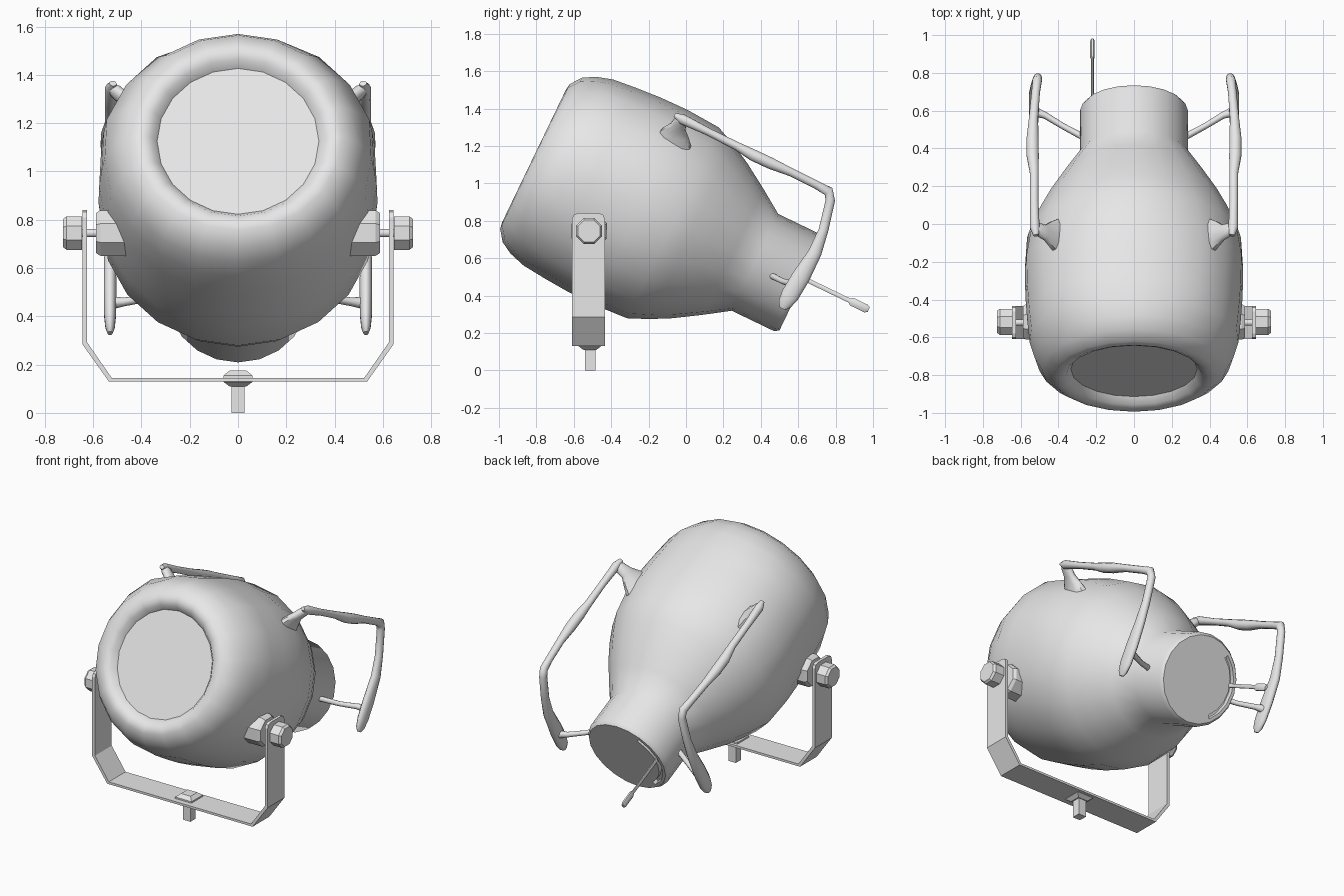
import bpy, bmesh, math
from mathutils import Vector, Matrix

cube = bpy.data.objects.get("Cube")
if cube:
    bpy.data.objects.remove(cube, do_unlink=True)

grey = bpy.data.materials.new("painted_grey")
grey.use_nodes = True
COLOUR = (0.8, 0.8, 0.8, 1)
grey.diffuse_color = COLOUR
grey.node_tree.nodes["Principled BSDF"].inputs["Base Color"].default_value = COLOUR

# Lamp axis, tilted so that the lens looks forward and up
TILT = math.radians(25.7)
X = Vector((1, 0, 0))
BACK = Vector((0, math.cos(TILT), -math.sin(TILT)))
UP = Vector((0, math.sin(TILT), math.cos(TILT)))
LENS = Vector((0, -0.8, 1.14))


def finish(name, bm, smooth=40):
    bmesh.ops.recalc_face_normals(bm, faces=bm.faces)
    mesh = bpy.data.meshes.new(name)
    bm.to_mesh(mesh)
    bm.free()
    mesh.materials.append(grey)
    obj = bpy.data.objects.new(name, mesh)
    bpy.context.collection.objects.link(obj)
    if smooth:
        bpy.ops.object.select_all(action='DESELECT')
        obj.select_set(True)
        bpy.context.view_layer.objects.active = obj
        bpy.ops.object.shade_smooth_by_angle(angle=math.radians(smooth))
    return obj


def bridge(bm, rings):
    for a, b in zip(rings, rings[1:]):
        for i in range(len(a)):
            j = (i + 1) % len(a)
            bm.faces.new((a[i], a[j], b[j], b[i]))
    bm.faces.new(rings[0])
    bm.faces.new(rings[-1])


def loft(name, stations, side, sides=10, smooth=50):
    """Tube through (point, radius along side, radius across side)."""
    bm = bmesh.new()
    pts = [Vector(s[0]) for s in stations]
    rings = []
    for i, (_, ra, rb) in enumerate(stations):
        t = (pts[min(i + 1, len(pts) - 1)] - pts[max(i - 1, 0)]).normalized()
        a = (side - t * side.dot(t)).normalized()
        b = t.cross(a)
        angles = [math.tau * (k + 0.5) / sides for k in range(sides)]
        rings.append([bm.verts.new(pts[i] + a * ra * math.cos(q) + b * rb * math.sin(q))
                      for q in angles])
    bridge(bm, rings)
    return finish(name, bm, smooth)


def box(name, centre, size):
    bm = bmesh.new()
    bmesh.ops.create_cube(bm, size=1, matrix=Matrix.Translation(centre) @ Matrix.Diagonal((*size, 1)))
    return finish(name, bm, 0)


# Lamp housing: lathed profile with fuller upper shoulders
SIDES = 20
profile = [(0.035, 0.335), (0.0, 0.36), (-0.014, 0.395), (-0.008, 0.43), (0.035, 0.488),
           (0.1, 0.525), (0.19, 0.552), (0.32, 0.565), (0.46, 0.575), (0.62, 0.578),
           (0.81, 0.566), (0.92, 0.518), (1.03, 0.46), (1.17, 0.372), (1.297, 0.287),
           (1.55, 0.287), (1.573, 0.27), (1.573, 0.25), (1.573, 0.225)]
bm = bmesh.new()
rings = []
for s, r in profile:
    ring = []
    for k in range(SIDES):
        a = math.tau * k / SIDES
        lift = math.degrees(math.asin(math.cos(a)))
        swell = 1.035 if 0.18 < s < 0.7 and 15 < lift < 60 else 1
        ring.append(bm.verts.new(LENS + BACK * s + (X * math.sin(a) + UP * math.cos(a)) * r * swell))
    rings.append(ring)
bridge(bm, rings)

# Curved slot sunk into the rear plate
bm.faces.ensure_lookup_table()
slot = []
for f in bm.faces:
    c = f.calc_center_median() - LENS
    if len(f.verts) == 4 and c.dot(BACK) > 1.57 and c.x < -0.13 and c.xz.length and \
            (X * c.x + UP * c.dot(UP)).length < 0.245:
        slot.append(f)
new = bmesh.ops.extrude_face_region(bm, geom=slot)["geom"]
bmesh.ops.translate(bm, vec=BACK * -0.03, verts=[g for g in new if isinstance(g, bmesh.types.BMVert)])
bmesh.ops.delete(bm, geom=[f for f in slot if f.is_valid], context='FACES_ONLY')
finish("lamp_housing", bm)

# Focus lever sticking out of the slot
lever = LENS - X * 0.22 + UP * 0.035 + BACK * 1.52
loft("focus_lever", [(lever + BACK * d, rx, rz) for d, rx, rz in
     [(0, 0.008, 0.013), (0.32, 0.008, 0.013), (0.335, 0.013, 0.024),
      (0.42, 0.013, 0.024), (0.435, 0.009, 0.015)]], X, 8)

# Yoke: bent flat strap
STRAP_Y = -0.522
outer = [(0.645, 0.84), (0.645, 0.285), (0.535, 0.13)]
inner = [(0.523, 0.145), (0.625, 0.292), (0.625, 0.84)]
half = list(zip(outer + inner, outer[::-1] + inner[::-1]))
bm = bmesh.new()
strap_rows = []
for (ox, oz), (ix, iz) in zip(outer, inner[::-1]):
    strap_rows.append(((ox, oz), (ix, iz)))
strap_rows += [((-o[0], o[1]), (-i[0], i[1])) for o, i in strap_rows[::-1]]
rings = [[bm.verts.new((x, STRAP_Y + w, z)) for (x, z), w in
          ((o, -0.088), (o, 0.088), (i, 0.088), (i, -0.088))] for o, i in strap_rows]
bridge(bm, rings)
top_edges = [e for e in bm.edges if all(v.co.z > 0.8 for v in e.verts)
             and abs(e.verts[0].co.y - e.verts[1].co.y) < 0.01]
bmesh.ops.bevel(bm, geom=top_edges, offset=0.03, segments=2, affect='EDGES', profile=0.5)
finish("yoke_strap", bm, 0)

# Mounting block and pin under the yoke
BOX = math.sqrt(2)
loft("mount_block", [((0, STRAP_Y + 0.008, z), r * BOX, r * BOX) for z, r in
     [(0.11, 0.035), (0.128, 0.06), (0.155, 0.06), (0.175, 0.035)]], X, 4, 0)
box("mount_pin", (0, STRAP_Y + 0.01, 0.06), (0.055, 0.055, 0.12))

for side, label in ((1, "left"), (-1, "right")):
    def at(x, y, z):
        return (side * x, y, z)

    # Pivot boss, shaft and clamp knob
    UPZ = Vector((0, 0, 1))
    loft(label + "_pivot_boss", [(at(x, STRAP_Y + 0.004, 0.745), r, r) for x, r in
         [(0.4, 0.102), (0.57, 0.102), (0.588, 0.09)]], UPZ, 8, 30)
    loft(label + "_pivot_shaft", [(at(x, STRAP_Y, 0.745), 0.018, 0.018) for x in (0.55, 0.68)], UPZ, 8)
    loft(label + "_clamp_knob", [(at(x, STRAP_Y + 0.004, 0.745), r, r) for x, r in
         [(0.646, 0.075), (0.71, 0.075), (0.724, 0.064)]], UPZ, 8, 30)

    # Handle: flared foot, grip bar, drooping paddle and stay
    loft(label + "_handle_foot", [(at(0.40, -0.068, 1.215), 0.1, 0.05), (at(0.435, -0.06, 1.262), 0.08, 0.036),
         (at(0.47, -0.045, 1.3), 0.045, 0.028), (at(0.505, -0.03, 1.33), 0.038, 0.028),
         (at(0.535, -0.02, 1.35), 0.02, 0.015)], BACK)
    loft(label + "_handle_grip", [(at(0.518, -0.06, 1.365), 0.015, 0.012), (at(0.525, -0.02, 1.343), 0.026, 0.028),
         (at(0.528, 0.12, 1.275), 0.023, 0.021), (at(0.528, 0.27, 1.2), 0.024, 0.023),
         (at(0.536, 0.36, 1.15), 0.033, 0.032), (at(0.537, 0.45, 1.108), 0.033, 0.032),
         (at(0.532, 0.56, 1.06), 0.025, 0.023), (at(0.52, 0.7, 0.99), 0.023, 0.023),
         (at(0.512, 0.762, 0.957), 0.025, 0.028), (at(0.51, 0.772, 0.91), 0.024, 0.026),
         (at(0.522, 0.735, 0.75), 0.024, 0.027), (at(0.53, 0.69, 0.63), 0.026, 0.037),
         (at(0.53, 0.615, 0.5), 0.027, 0.05), (at(0.53, 0.555, 0.4), 0.025, 0.05),
         (at(0.53, 0.528, 0.355), 0.02, 0.038), (at(0.53, 0.515, 0.33), 0.01, 0.018)], X, 12)
    loft(label + "_handle_stay", [(at(0.25, 0.45, 0.51), 0.018, 0.018), (at(0.38, 0.52, 0.475), 0.016, 0.016),
         (at(0.47, 0.575, 0.46), 0.018, 0.018), (at(0.53, 0.595, 0.455), 0.028, 0.028)], UP, 8)
